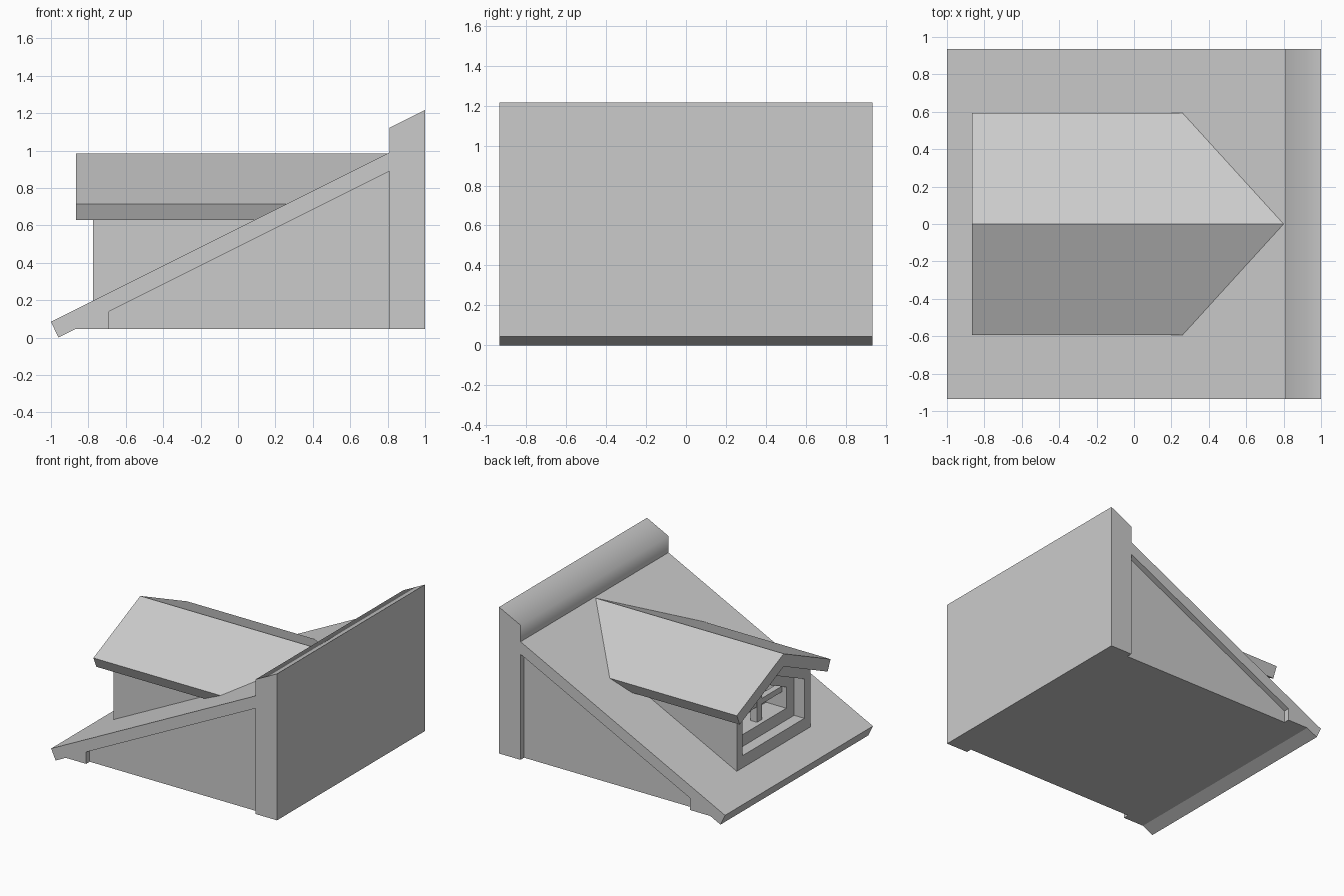
import bpy, bmesh
from mathutils import Vector

if "Cube" in bpy.data.objects:
    bpy.data.objects.remove(bpy.data.objects["Cube"])


def finish(name, bm):
    bmesh.ops.recalc_face_normals(bm, faces=bm.faces[:])
    mesh = bpy.data.meshes.new(name)
    bm.to_mesh(mesh)
    bm.free()
    obj = bpy.data.objects.new(name, mesh)
    bpy.context.collection.objects.link(obj)
    return obj


def loft(loops):
    """Closed solid through a list of matching point loops, capped at both ends."""
    bm = bmesh.new()
    rings = [[bm.verts.new(p) for p in loop] for loop in loops]
    n = len(rings[0])
    for a, b in zip(rings, rings[1:]):
        for i in range(n):
            j = (i + 1) % n
            bm.faces.new((a[i], a[j], b[j], b[i]))
    bm.faces.new(rings[0])
    bm.faces.new(rings[-1])
    bmesh.ops.recalc_face_normals(bm, faces=bm.faces[:])
    return bm


def prism_y(profile, y0, y1):
    return loft([[(x, y, z) for x, z in profile] for y in (y0, y1)])


def section(x, half):
    """Symmetric yz outline at x from its right half (not touching y = 0 except the apex)."""
    return [(x, y, z) for y, z in half]


def trim_to_slope(bm):
    """Remove everything under the main roof slope."""
    cut = bmesh.ops.bisect_plane(bm, geom=bm.verts[:] + bm.edges[:] + bm.faces[:],
                                 plane_co=Vector((-1, 0, 0.085)),
                                 plane_no=Vector((-0.5, 0, 1)), clear_inner=True)
    edges = [e for e in cut["geom_cut"] if isinstance(e, bmesh.types.BMEdge)]
    bmesh.ops.holes_fill(bm, edges=edges, sides=0)


# Main roof body with raised ridge and drip lip
body = finish("roof_body", prism_y(
    [(-1, 0.085), (-0.96, 0), (-0.87, 0.045), (1, 0.045), (1, 1.217),
     (0.81, 1.122), (0.81, 0.99)], -0.935, 0.935))

# Soft shading on the two ridge faces
for f in body.data.polygons:
    if f.center.x > 0.8 and f.normal.x < -0.3:
        f.use_smooth = True

# Recessed triangular side panels
for side, label in ((-1, "front"), (1, "back")):
    ys = sorted((side * 0.89, side * 1.1))
    cutter = finish(label + "_panel_cutter", prism_y(
        [(-0.69, -0.2), (0.81, -0.2), (0.81, 0.89), (-0.69, 0.14)], *ys))
    cutter.hide_render = True
    cutter.hide_set(True)
    mod = body.modifiers.new(label + "_panel", 'BOOLEAN')
    mod.operation = 'DIFFERENCE'
    mod.solver = 'EXACT'
    mod.object = cutter


# House-shaped outline used for the dormer walls and its window steps
def house(x, w, z0, z1):
    return section(x, [(-w, z0), (w, z0), (w, z1), (0, z1 + w * 0.4538), (-w, z1)])


# Dormer walls with stepped window recess
bm = loft([house(0.6, 0.465, 0.1, 0.69), house(-0.775, 0.465, 0.1, 0.69),
           house(-0.775, 0.39, 0.295, 0.61), house(-0.685, 0.39, 0.295, 0.61),
           house(-0.685, 0.29, 0.39, 0.56), house(-0.505, 0.29, 0.39, 0.56)])
trim_to_slope(bm)
finish("dormer_walls", bm)

# Dormer gable roof
gable = [(0, 0.985), (0.593, 0.715), (0.555, 0.63), (0, 0.883),
         (-0.555, 0.63), (-0.593, 0.715)]
bm = loft([section(-0.865, gable), section(1.0, gable)])
trim_to_slope(bm)
finish("dormer_roof", bm)


# Window bars
def bar(name, y, z, x0=-0.65, x1=-0.59):
    bm = loft([[(x, y[0], z[0]), (x, y[1], z[0]), (x, y[1], z[1]), (x, y[0], z[1])]
               for x in (x0, x1)])
    return finish(name, bm)


bar("window_upright", (-0.03, 0.03), (0.385, 0.70))
bar("window_crossbar", (-0.295, 0.295), (0.51, 0.555), -0.645, -0.595)
